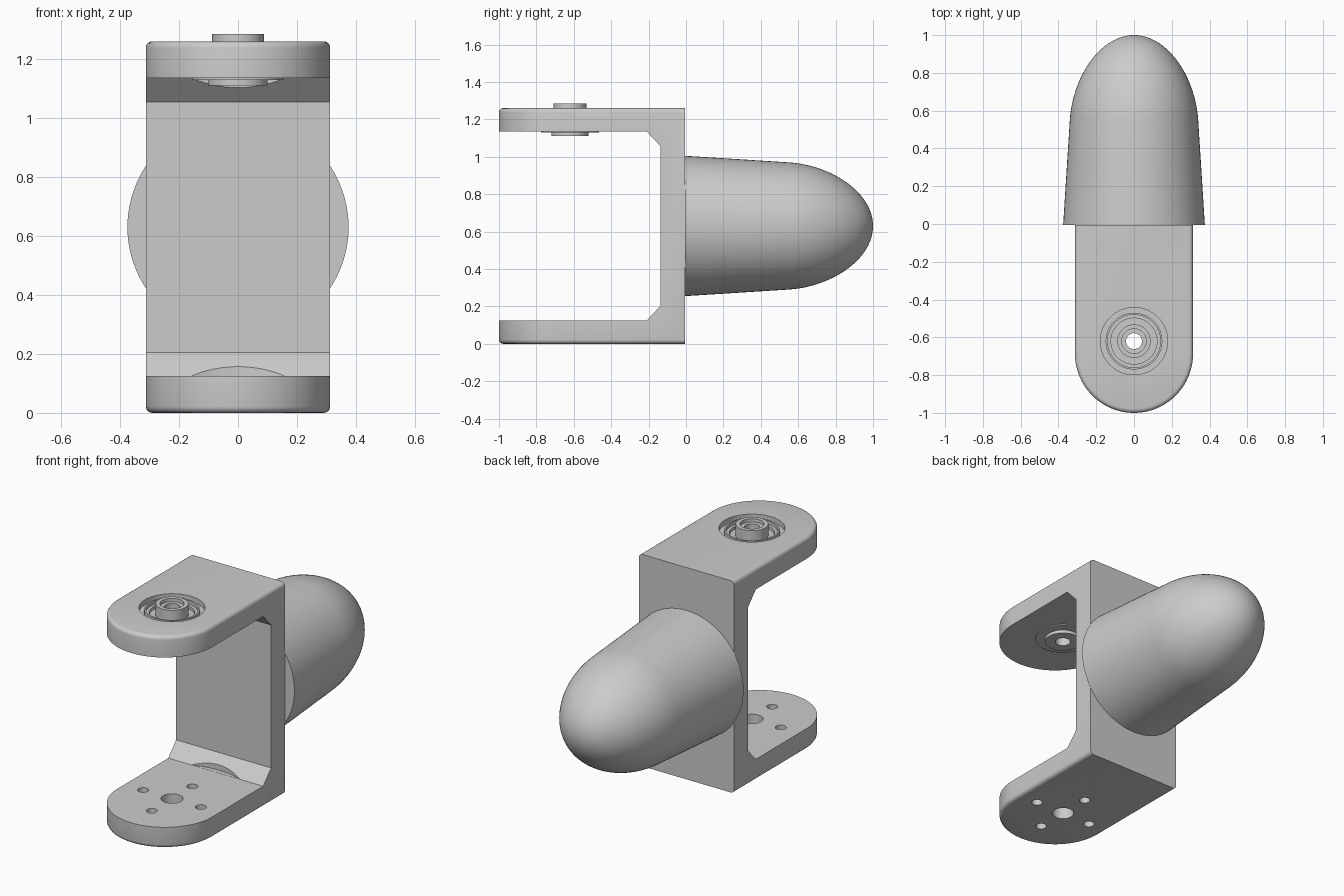
import bpy, bmesh, math
from mathutils import Matrix, Vector

if "Cube" in bpy.data.objects:
    bpy.data.objects.remove(bpy.data.objects["Cube"])

HUB_Y, MID_Z, TOP = -0.62, 0.63, 1.26


def finish(name, bm, matrix=Matrix()):
    bmesh.ops.transform(bm, matrix=matrix, verts=bm.verts)
    bmesh.ops.recalc_face_normals(bm, faces=bm.faces)
    me = bpy.data.meshes.new(name)
    bm.to_mesh(me)
    bm.free()
    ob = bpy.data.objects.new(name, me)
    bpy.context.collection.objects.link(ob)
    return ob


def prism(pts, offset):
    bm = bmesh.new()
    face = bm.faces.new([bm.verts.new(p) for p in pts])
    r = bmesh.ops.extrude_face_region(bm, geom=[face], use_keep_orig=True)
    bmesh.ops.translate(bm, vec=offset,
                        verts=[v for v in r["geom"] if isinstance(v, bmesh.types.BMVert)])
    return bm


def lathe(name, profile, matrix, steps=64):
    bm = bmesh.new()
    vs = [bm.verts.new((r, 0, z)) for r, z in profile]
    es = [bm.edges.new((vs[i], vs[(i + 1) % len(vs)])) for i in range(len(vs))]
    bmesh.ops.spin(bm, geom=vs + es, cent=(0, 0, 0), axis=(0, 0, 1),
                   angle=2 * math.pi, steps=steps)
    bmesh.ops.remove_doubles(bm, verts=bm.verts, dist=1e-5)
    return finish(name, bm, matrix)


def cylinder(r, x, y, z0, z1, steps=48):
    bm = bmesh.new()
    bmesh.ops.create_cone(bm, cap_ends=True, segments=steps, radius1=r, radius2=r, depth=z1 - z0)
    return finish("cutter", bm, Matrix.Translation((x, y, (z0 + z1) / 2)))


def boolean(ob, tool, op="DIFFERENCE"):
    tool.hide_render = True
    m = ob.modifiers.new("cut", "BOOLEAN")
    m.operation, m.solver, m.object = op, "EXACT", tool
    bpy.context.view_layer.objects.active = ob
    bpy.ops.object.modifier_apply(modifier=m.name)
    bpy.data.objects.remove(tool)


def smooth(ob, angle=30):
    bpy.ops.object.select_all(action="DESELECT")
    ob.select_set(True)
    bpy.context.view_layer.objects.active = ob
    bpy.ops.object.shade_smooth_by_angle(angle=math.radians(angle))


# C-shaped bracket side profile, lower half mirrored upward
half = [(-0.005, -0.1), (-1.1, -0.1), (-1.1, 0.125), (-0.21, 0.125), (-0.135, 0.205)]
side = half + [(y, TOP - z) for y, z in reversed(half)]
bracket = finish("bracket", prism([(-0.5, y, z) for y, z in side], Vector((1, 0, 0))))

# round-ended envelope with softened outer rims
R = 0.3125
plan = [(R, 0.2, 0), (-R, 0.2, 0)]
plan += [(R * math.cos(a), -1 + R + R * math.sin(a), 0)
         for a in (math.pi * (1 + i / 40) for i in range(41))]
bm = prism(plan, Vector((0, 0, TOP)))
rims = [e for e in bm.edges if abs(e.verts[0].co.z - e.verts[1].co.z) < 1e-5]
bmesh.ops.bevel(bm, geom=rims, offset=0.022, segments=4, profile=0.5, affect="EDGES")
boolean(bracket, finish("cutter", bm), "INTERSECT")

# swing clearance in the chamfers, bolt holes, bearing seat
boolean(bracket, cylinder(0.44, 0, HUB_Y, 0.1255, TOP - 0.1255, 96))
boolean(bracket, cylinder(0.06, 0, HUB_Y, -0.1, 0.3))
for i in range(4):
    a = i * math.pi / 2
    boolean(bracket, cylinder(0.03, 0.19 * math.cos(a), HUB_Y + 0.19 * math.sin(a), -0.1, 0.3, 24))
boolean(bracket, cylinder(0.178, 0, HUB_Y, 1.23, 1.4, 64))
boolean(bracket, cylinder(0.13, 0, HUB_Y, 1.0, 1.4, 64))
smooth(bracket)

# bearing: raised outer race, groove, stepped hub, lower flange and boss
at_hub = Matrix.Translation((0, HUB_Y, 0))
smooth(lathe("bearing", [
    (0.155, 1.129), (0.155, 1.137), (0.129, 1.137), (0.129, 1.229), (0.15, 1.229),
    (0.15, 1.252), (0.14, 1.252), (0.14, 1.232), (0.122, 1.232), (0.122, 1.215),
    (0.088, 1.215), (0.088, 1.285), (0.065, 1.285), (0.065, 1.265), (0.042, 1.265),
    (0.042, 1.11), (0.1, 1.11), (0.1, 1.129)], at_hub))

# rounded limb behind the bracket
N = 28
dome = [(0, -0.005), (0.375, -0.005)] + [(0.375 - 0.064 * y, y) for y in (0.15, 0.3, 0.45)]
for i in range(N + 1):
    t = i / N * math.pi / 2
    y = 0.55 + 0.45 * math.sin(t)
    dome.append(((0.375 - 0.064 * y) * math.cos(t) if i < N else 0, y))
smooth(lathe("rounded_limb", dome,
             Matrix.Translation((0, 0, MID_Z)) @ Matrix.Rotation(-math.pi / 2, 4, "X"), 96), 35)
